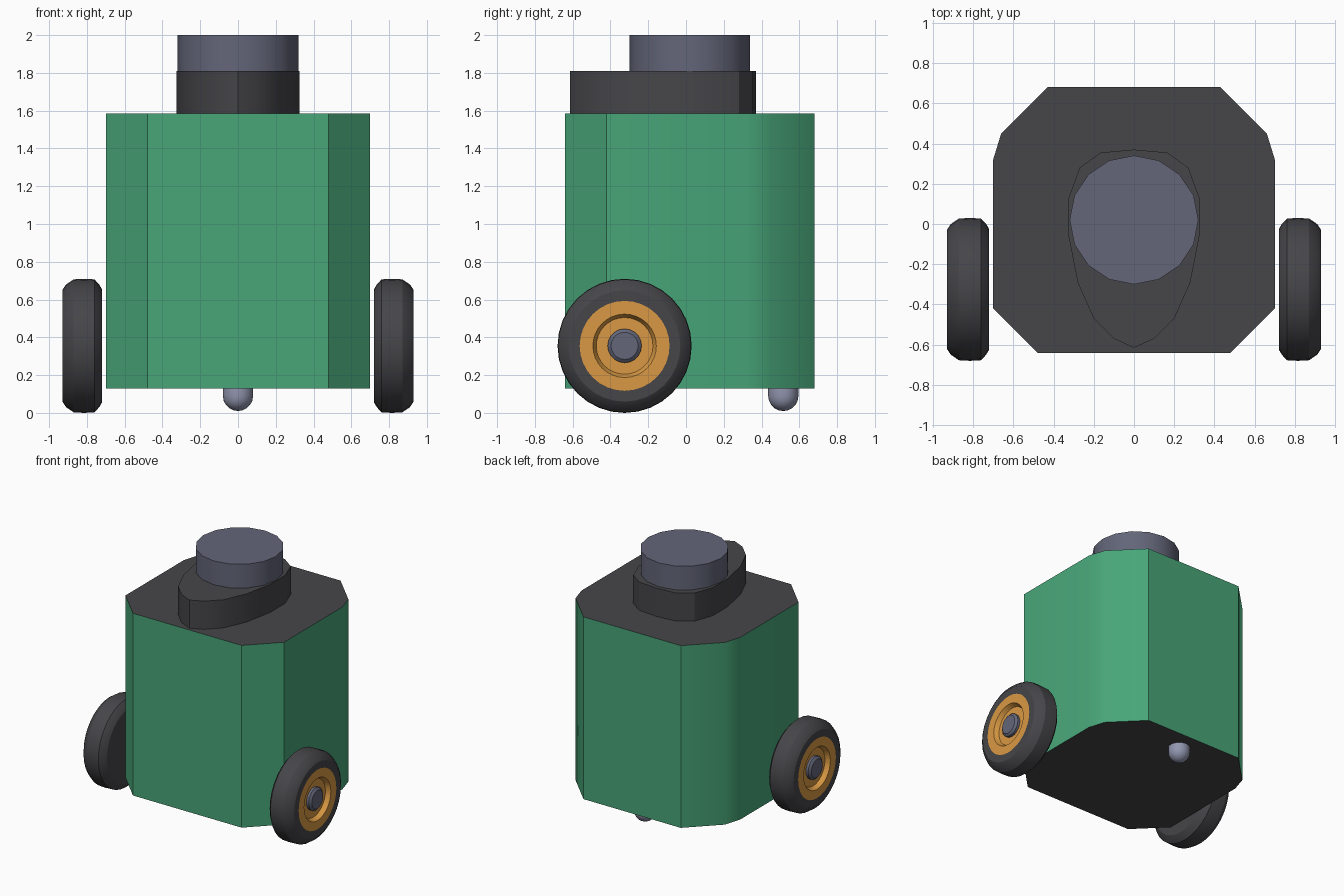
import bpy, bmesh, math

if "Cube" in bpy.data.objects:
    bpy.data.objects.remove(bpy.data.objects["Cube"])


def material(name, r, g, b):
    lin = lambda c: ((c / 255 + 0.055) / 1.055) ** 2.4
    m = bpy.data.materials.new(name)
    m.diffuse_color = (lin(r), lin(g), lin(b), 1)
    m.use_nodes = True
    m.node_tree.nodes["Principled BSDF"].inputs["Base Color"].default_value = m.diffuse_color
    return m


GREEN = material("green", 72, 166, 121)
DARK = material("dark grey", 70, 69, 73)
SLATE = material("slate", 99, 102, 121)
ORANGE = material("orange", 217, 153, 67)
STEEL = material("light steel", 146, 150, 175)


def finish(name, bm, mats, angle=30):
    bmesh.ops.recalc_face_normals(bm, faces=bm.faces)
    me = bpy.data.meshes.new(name)
    bm.to_mesh(me)
    bm.free()
    for m in mats:
        me.materials.append(m)
    ob = bpy.data.objects.new(name, me)
    bpy.context.collection.objects.link(ob)
    bpy.ops.object.select_all(action='DESELECT')
    bpy.context.view_layer.objects.active = ob
    ob.select_set(True)
    bpy.ops.object.shade_smooth_by_angle(angle=math.radians(angle))
    return ob


def prism(name, outline, z0, z1, mats):
    """Upright prism; caps take the last material."""
    bm = bmesh.new()
    low = bm.faces.new([bm.verts.new((x, y, z0)) for x, y in outline])
    res = bmesh.ops.extrude_face_region(bm, geom=[low], use_keep_orig=True)
    for v in res["geom"]:
        if isinstance(v, bmesh.types.BMVert):
            v.co.z = z1
    bm.normal_update()
    for f in bm.faces:
        f.material_index = len(mats) - 1 if abs(f.normal.z) > 0.5 else 0
    return finish(name, bm, mats)


def mirrored(half):
    """Close a right-hand half outline, front to back, across x = 0."""
    return half + [(-x, y) for x, y in reversed(half) if x > 0]


def lathe_x(name, profile, side, centre, mats, orange_r=None, steps=32):
    """Revolve (x, radius) points round a sideways axle, with flat end caps."""
    bm = bmesh.new()
    rings = []
    for x, r in profile:
        rings.append([bm.verts.new((side * x,
                                    centre[0] + r * math.sin(2 * math.pi * i / steps),
                                    centre[1] + r * math.cos(2 * math.pi * i / steps)))
                      for i in range(steps)])
    for k in range(len(rings) - 1):
        a, b = rings[k], rings[k + 1]
        for i in range(steps):
            j = (i + 1) % steps
            f = bm.faces.new((a[i], a[j], b[j], b[i]))
            if orange_r and k > 1 and profile[k][1] <= orange_r:
                f.material_index = 1
    bm.faces.new(rings[0])
    f = bm.faces.new(rings[-1])
    f.material_index = 1 if orange_r else 0
    return finish(name, bm, mats)


# Body with chamfered corners, dark lid and underside
prism("body", mirrored([(0.48, -0.64), (0.70, -0.42), (0.70, 0.32),
                        (0.66, 0.45), (0.43, 0.68)]), 0.13, 1.585, [GREEN, DARK])

# Egg-shaped neck
prism("neck", mirrored([(0, -0.615), (0.10, -0.57), (0.20, -0.47), (0.28, -0.29),
                        (0.325, -0.06), (0.325, 0.13), (0.27, 0.28),
                        (0.165, 0.355), (0, 0.37)]), 1.585, 1.81, [DARK])

# Round head
prism("head", [(0.32 * math.cos(i * math.pi / 8), 0.02 + 0.32 * math.sin(i * math.pi / 8))
               for i in range(16)], 1.81, 2.0, [SLATE])

# Wheels: tyre, flush rim with a recessed ring, bevelled axle cap
hub = (-0.325, 0.355)
for side, label in ((1, "right"), (-1, "left")):
    lathe_x(label + "_wheel",
            [(0.72, 0.30), (0.735, 0.325), (0.76, 0.352), (0.815, 0.355), (0.87, 0.352),
             (0.91, 0.325), (0.93, 0.295), (0.93, 0.238), (0.93, 0.168),
             (0.895, 0.15)], side, hub, [DARK, ORANGE], orange_r=0.24)
    lathe_x(label + "_axle", [(0.85, 0.09), (0.915, 0.09), (0.93, 0.072)],
            side, hub, [SLATE], steps=20)

# Rear caster ball with a short stem
bm = bmesh.new()
bmesh.ops.create_uvsphere(bm, u_segments=16, v_segments=10, radius=0.08)
for v in bm.verts:
    if v.co.z > 0.001:
        v.co.x, v.co.y = [c * 0.08 / max(math.hypot(v.co.x, v.co.y), 0.01)
                          for c in (v.co.x, v.co.y)]
        v.co.z = min(v.co.z, 0.06)
    v.co.y += 0.515
    v.co.z += 0.09
finish("caster", bm, [STEEL], 40)
